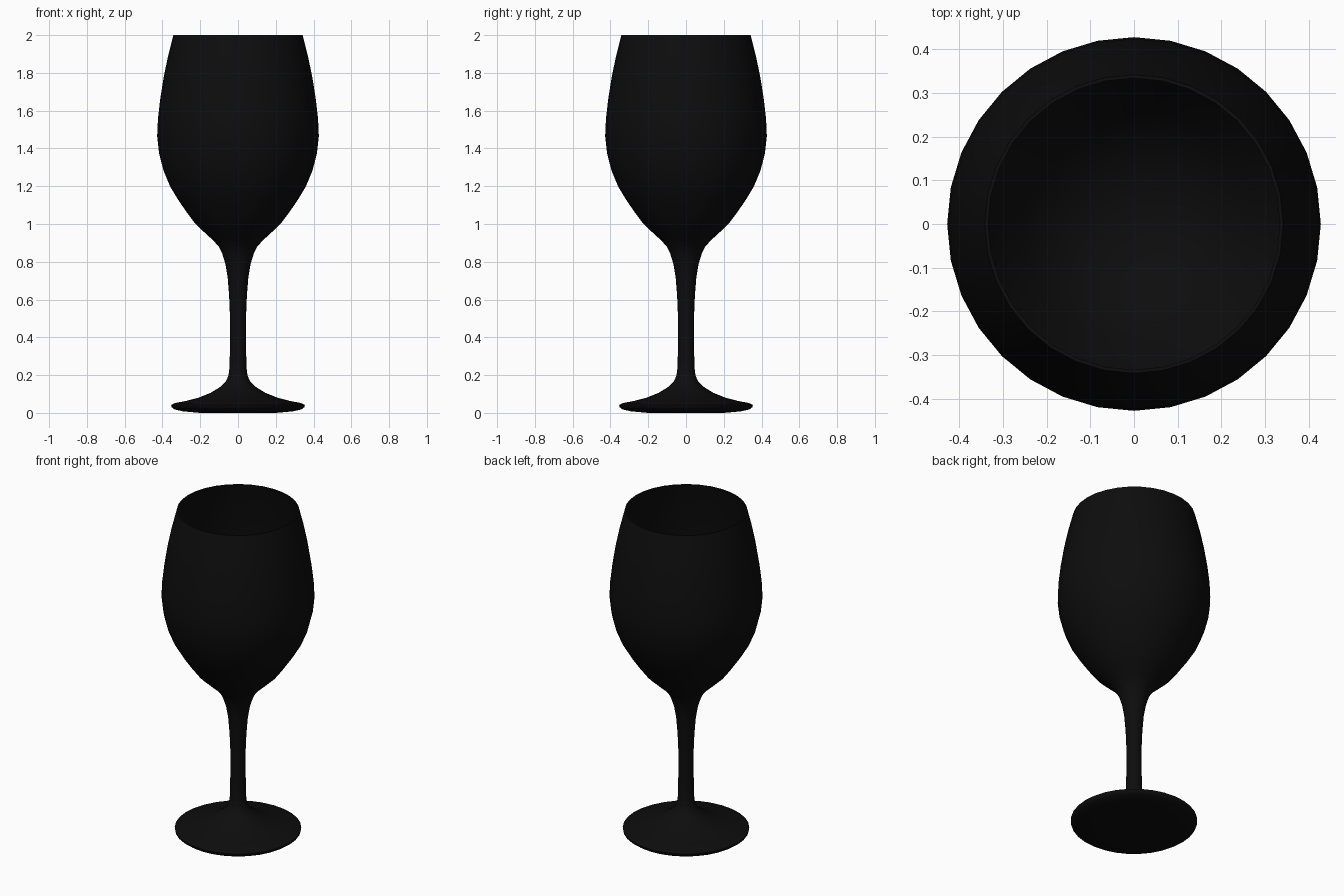
import bpy, bmesh, math

cube = bpy.data.objects.get("Cube")
if cube:
    bpy.data.objects.remove(cube, do_unlink=True)

SIDES = 32
WALL = 0.008

# One flat colour
black = bpy.data.materials.new("black_glass")
black.use_nodes = True
colour = (0.004, 0.004, 0.004, 1)
black.diffuse_color = colour
black.node_tree.nodes["Principled BSDF"].inputs["Base Color"].default_value = colour

# Half profiles as (radius, height), from the bottom up
foot = [(0, 0.004), (0.2, 0), (0.29, 0.008), (0.335, 0.018), (0.352, 0.03),
        (0.354, 0.042), (0.335, 0.052), (0.28, 0.062), (0.21, 0.08),
        (0.145, 0.106), (0.095, 0.137)]
stem = [(0.064, 0.166), (0.05, 0.2), (0.044, 0.25), (0.043, 0.4), (0.043, 0.52),
        (0.047, 0.62), (0.055, 0.72), (0.067, 0.79), (0.085, 0.848)]
bowl = [(0.102, 0.88), (0.13, 0.912), (0.175, 0.953), (0.225, 1.0),
        (0.27, 1.06), (0.315, 1.125), (0.36, 1.2), (0.395, 1.285),
        (0.418, 1.375), (0.428, 1.465), (0.424, 1.555), (0.412, 1.66),
        (0.393, 1.78), (0.37, 1.89), (0.342, 2.0)]
# The inside wall follows the bowl back down to a rounded floor
inside = [(r - WALL, z) for r, z in reversed(bowl[3:])] + [(0.13, 0.945), (0.06, 0.925), (0, 0.92)]


def lathe(name, profile):
    bm = bmesh.new()
    verts = [bm.verts.new((r, 0, z)) for r, z in profile]
    edges = [bm.edges.new(pair) for pair in zip(verts, verts[1:])]
    bmesh.ops.spin(bm, geom=verts + edges, cent=(0, 0, 0), axis=(0, 0, 1),
                   angle=math.tau, steps=SIDES, use_merge=False)
    bmesh.ops.remove_doubles(bm, verts=bm.verts, dist=0.0005)
    bmesh.ops.recalc_face_normals(bm, faces=bm.faces)
    mesh = bpy.data.meshes.new(name)
    bm.to_mesh(mesh)
    bm.free()
    mesh.materials.append(black)
    obj = bpy.data.objects.new(name, mesh)
    bpy.context.collection.objects.link(obj)
    return obj


# Foot, stem and bowl are one continuous turned surface
glass = lathe("wine_glass", foot + stem + bowl + inside)
bpy.ops.object.select_all(action='DESELECT')
glass.select_set(True)
bpy.context.view_layer.objects.active = glass
bpy.ops.object.shade_smooth_by_angle(angle=math.radians(50))
